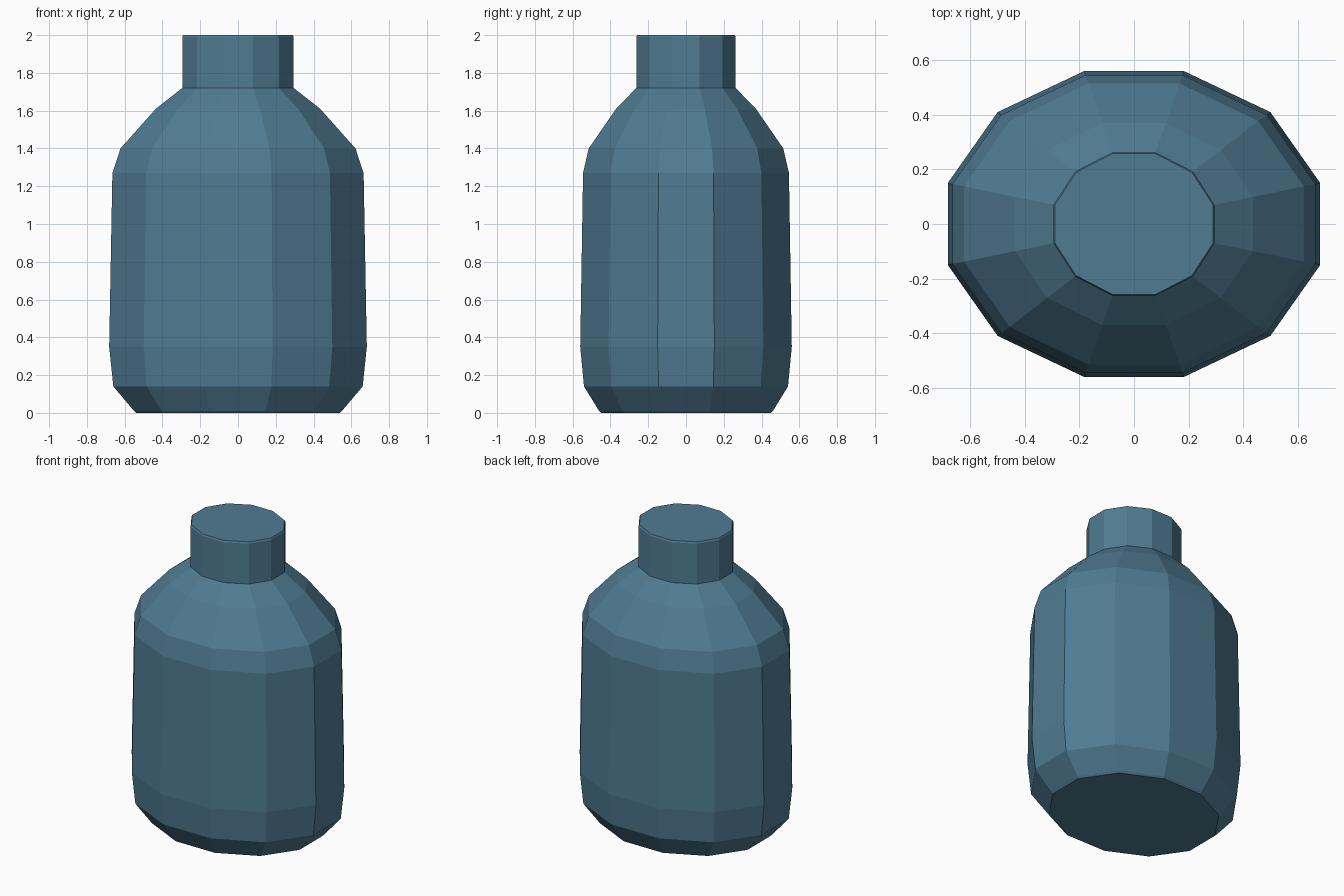
import bpy
import bmesh
from math import cos, sin, radians

cube = bpy.data.objects.get("Cube")
if cube:
    bpy.data.objects.remove(cube, do_unlink=True)

SIDES = 12

# Single blue-grey body colour
blue = bpy.data.materials.new("slate blue")
blue.use_nodes = True
colour = (0.08, 0.2, 0.29, 1)
blue.diffuse_color = colour
blue.node_tree.nodes["Principled BSDF"].inputs["Base Color"].default_value = colour

# Oval rings from base to mouth: half width, half depth, height
profile = [
    (0.54, 0.45, 0.0),
    (0.55, 0.46, 0.01),    # base rim
    (0.66, 0.54, 0.14),
    (0.682, 0.56, 0.35),   # widest point
    (0.665, 0.545, 1.27),
    (0.622, 0.515, 1.40),  # shoulder
    (0.435, 0.37, 1.61),
    (0.295, 0.263, 1.72),  # neck
    (0.295, 0.263, 1.99),
    (0.29, 0.258, 2.0),
]


def add_ring(bm, half_x, half_y, z):
    """Twelve-sided oval with a flat side facing each axis."""
    step = radians(360 / SIDES)
    fit = cos(step / 2)
    return [bm.verts.new((half_x / fit * cos((i + 0.5) * step),
                          half_y / fit * sin((i + 0.5) * step), z))
            for i in range(SIDES)]


# Bottle: stacked rings joined by flat quads and closed at both ends
bm = bmesh.new()
rings = [add_ring(bm, *level) for level in profile]
for low, high in zip(rings, rings[1:]):
    for i in range(SIDES):
        j = (i + 1) % SIDES
        bm.faces.new((low[i], low[j], high[j], high[i]))
bm.faces.new(rings[0][::-1])
bm.faces.new(rings[-1])
bmesh.ops.recalc_face_normals(bm, faces=bm.faces)

mesh = bpy.data.meshes.new("bottle")
bm.to_mesh(mesh)
bm.free()
mesh.materials.append(blue)
bpy.context.collection.objects.link(bpy.data.objects.new("bottle", mesh))
